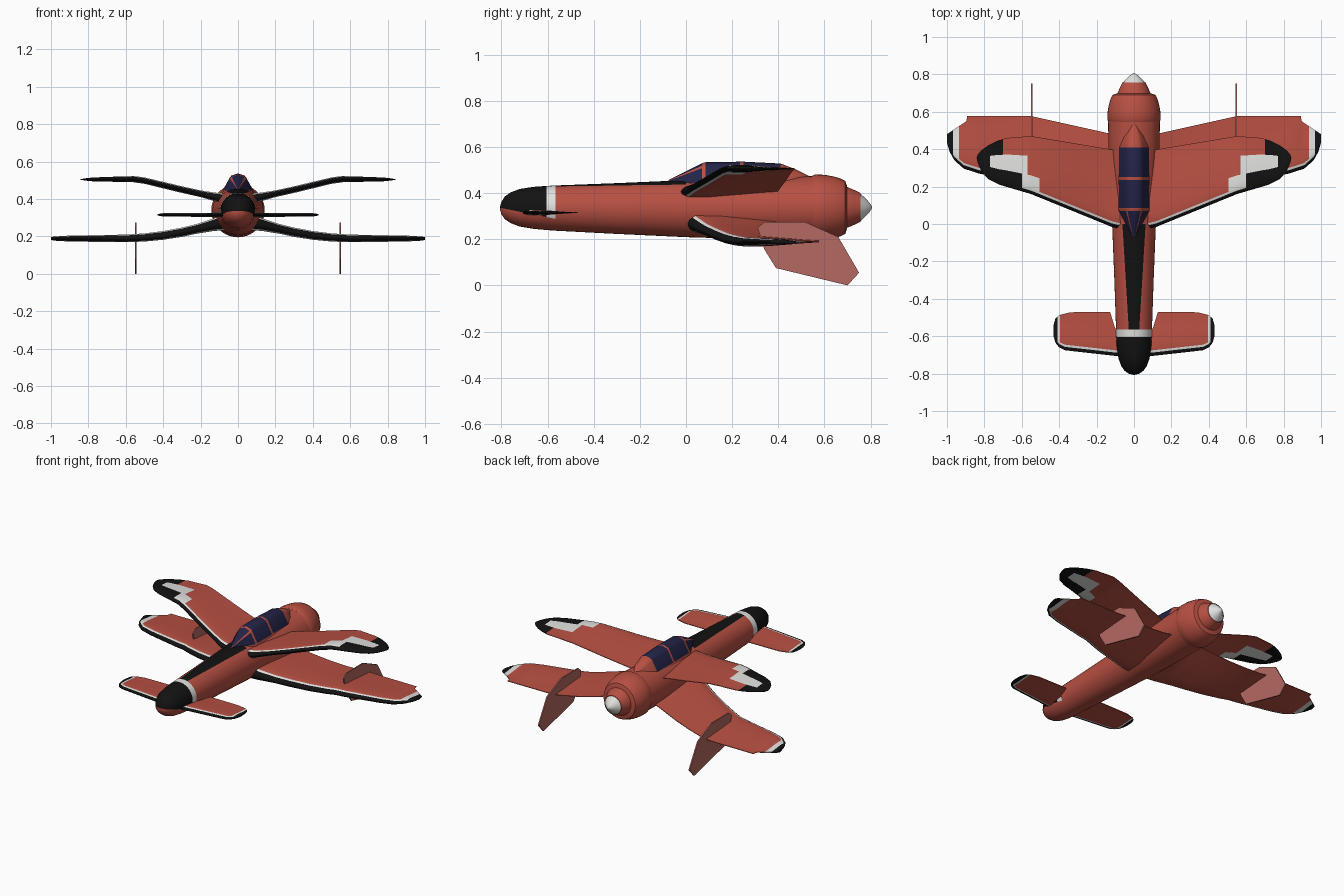
import bpy, bmesh, math
from mathutils import Vector

# ---------- materials ----------
PALETTE = [("red_paint", (0.48, 0.080, 0.055)), ("black_paint", (0.006, 0.006, 0.006)),
           ("white_paint", (0.75, 0.75, 0.73)), ("dark_glass", (0.017, 0.017, 0.065)),
           ("faded_red_paint", (0.46, 0.14, 0.12))]
MATS = []
for name, col in PALETTE:
    m = bpy.data.materials.new(name)
    m.diffuse_color = (*col, 1)
    MATS.append(m)
RED, BLACK, WHITE, GLASS, FADED = range(5)


# ---------- helpers ----------
def finish(name, bm, mirror=False):
    bmesh.ops.recalc_face_normals(bm, faces=bm.faces[:])
    me = bpy.data.meshes.new(name)
    bm.to_mesh(me)
    bm.free()
    for m in MATS:
        me.materials.append(m)
    ob = bpy.data.objects.new(name, me)
    bpy.context.collection.objects.link(ob)
    if mirror:
        mod = ob.modifiers.new("Mirror", 'MIRROR')
        mod.use_mirror_merge = False
    return ob


def loft(rings, rule):
    """Skin closed rings; rule(i, k) gives the material of each quad."""
    bm = bmesh.new()
    vs = [[bm.verts.new(p) for p in r] for r in rings]
    n = len(rings[0])
    for i in range(len(vs) - 1):
        for k in range(n):
            q = (k + 1) % n
            f = bm.faces.new((vs[i][k], vs[i][q], vs[i + 1][q], vs[i + 1][k]))
            f.material_index = rule(i, k)
    for i, r in ((0, vs[0]), (len(vs) - 2, vs[-1])):
        bm.faces.new(r).material_index = rule(i, 0)
    return bm


def oval(y, rx, top, bot, n=40):
    zc, rz = (top + bot) / 2, (top - bot) / 2
    return [(rx * math.cos(2 * math.pi * k / n), y, zc + rz * math.sin(2 * math.pi * k / n))
            for k in range(n)]


def at(x, pts):
    """Piecewise linear lookup."""
    if x <= pts[0][0]:
        return pts[0][1]
    for (a, u), (b, v) in zip(pts, pts[1:]):
        if x <= b:
            return u + (v - u) * (x - a) / (b - a)
    return pts[-1][1]


EDGE = [0, 0.005, 0.018, 0.03]            # painted bands behind the leading edge
FRAC = [0.12, 0.25, 0.62, 0.8, 1.0]       # rest of the chord


def wing(name, le, te, zs, thick, extra, rule):
    xs = sorted({p[0] for p in le + te + zs + thick} | set(extra))
    n = len(EDGE) + len(FRAC)
    rings = []
    for x in xs:
        l, t, z, th = at(x, le), at(x, te), at(x, zs), at(x, thick)
        c = t - l
        ds = [min(e, c * 0.15 * i) for i, e in enumerate(EDGE)]
        ds += [ds[-1] + f * (c - ds[-1]) for f in FRAC]
        hs = [max(th / 2 * min(1, math.sqrt(d / 0.03)) * min(1, (c - d) / (0.65 * c)), 0.002)
              for d in ds]
        up = [(x, l + d, z + h) for d, h in zip(ds, hs)]
        lo = [(x, l + d, z - h) for d, h in zip(ds, hs)]
        lo[0] = (x, l, z - hs[0])
        rings.append(up + lo[::-1])

    def mat(i, k):
        j = k if k < n else 2 * n - 2 - k
        return rule((xs[i] + xs[i + 1]) / 2, max(0, min(j, n - 2)))
    bm = loft(rings, mat)
    return finish(name, bm, mirror=True)


# ---------- fuselage with painted nose and anti-glare stripe ----------
sections = [(-0.806, 0.006, 0.340, 0.328), (-0.80, 0.028, 0.362, 0.308),
            (-0.785, 0.050, 0.385, 0.287), (-0.76, 0.068, 0.403, 0.270),
            (-0.72, 0.083, 0.418, 0.255), (-0.66, 0.092, 0.427, 0.245),
            (-0.605, 0.095, 0.431, 0.240), (-0.565, 0.096, 0.433, 0.237),
            (-0.3, 0.105, 0.443, 0.223), (0.0, 0.117, 0.456, 0.209),
            (0.2, 0.127, 0.463, 0.203), (0.4, 0.136, 0.470, 0.203),
            (0.57, 0.139, 0.474, 0.205)]
bm = loft([oval(*s) for s in sections], lambda i, k: RED)
cuts = [((0, -0.8, 0.335), (0, 0.2, 1)), ((0.062, 0, 0), (1, -0.0602, 0)),
        ((-0.062, 0, 0), (1, 0.0602, 0))]
for co, no in cuts:
    bmesh.ops.bisect_plane(bm, geom=bm.verts[:] + bm.edges[:] + bm.faces[:],
                           plane_co=co, plane_no=no)
for f in bm.faces:
    c = f.calc_center_median()
    if c.y < -0.565:
        if c.z > 0.335 - 0.2 * (c.y + 0.8):
            f.material_index = BLACK if c.y < -0.605 else WHITE
    elif c.y < 0 and c.z > 0.36 and abs(c.x) < 0.062 + 0.0602 * c.y:
        f.material_index = BLACK
finish("fuselage", bm)


# ---------- engine cowl, propeller hub and spinner ----------
def turned(name, profile, mat, zc=0.338):
    finish(name, loft([oval(y, r, zc + r, zc - r) for y, r in profile], lambda i, k: mat))


turned("engine_cowl", [(0.545, 0.136), (0.56, 0.143), (0.60, 0.141), (0.64, 0.134),
                       (0.67, 0.125), (0.69, 0.115), (0.697, 0.095)], RED)
turned("propeller_hub", [(0.68, 0.092), (0.70, 0.088), (0.73, 0.075), (0.757, 0.062)], RED)
turned("spinner", [(0.755, 0.060), (0.775, 0.042), (0.795, 0.021), (0.806, 0.004)], WHITE)

# ---------- canopy: glass panes between red frames ----------
half = [(1.0, 0.0), (0.95, 0.22), (0.52, 0.80), (0.42, 0.90), (0.0, 1.0)]
ring = half + [(-a, b) for a, b in half[-2::-1]]
frames = [(-0.075, 0.008, 0.440, 0.457), (0.07, 0.083, 0.42, 0.53), (0.085, 0.085, 0.42, 0.534),
          (0.235, 0.086, 0.42, 0.536), (0.25, 0.086, 0.42, 0.536), (0.41, 0.084, 0.42, 0.528),
          (0.47, 0.068, 0.42, 0.505), (0.53, 0.025, 0.42, 0.475)]


def pane(i, k):
    if i == 0:                               # windscreen with corner posts
        return GLASS if k in (1, 3, 4, 6) else RED
    return GLASS if i in (2, 4) and 1 <= k <= 6 else RED


finish("canopy", loft([[(a * w, y, zb + b * (zt - zb)) for a, b in ring]
                       for y, w, zb, zt in frames], pane))


# ---------- upper wings with checkered tips ----------
def upper_paint(x, j):
    if j < 2 or x > 0.77:
        return BLACK
    if 0.505 < x < 0.60 and j < 5:
        return WHITE
    if x > 0.60 and j < 5:
        return BLACK
    if x > 0.57 and j == 5:
        return WHITE
    if x > 0.70:
        return BLACK
    return WHITE if j == 2 else RED


wing("upper_wings",
     [(0.06, -0.03), (0.12, -0.015), (0.55, 0.16), (0.72, 0.21), (0.78, 0.24), (0.815, 0.28),
      (0.835, 0.325), (0.841, 0.35)],
     [(0.06, 0.39), (0.13, 0.40), (0.55, 0.47), (0.68, 0.46), (0.73, 0.445), (0.78, 0.42),
      (0.815, 0.395), (0.835, 0.372), (0.841, 0.355)],
     [(0.06, 0.398), (0.12, 0.41), (0.3, 0.450), (0.5, 0.498), (0.56, 0.506), (0.84, 0.504)],
     [(0.06, 0.06), (0.13, 0.045), (0.2, 0.036), (0.55, 0.034), (0.78, 0.020), (0.841, 0.006)],
     [0.505, 0.57, 0.60, 0.70, 0.77], upper_paint)


# ---------- lower wings ----------
def lower_paint(x, j):
    if j < 2 or x > 0.968:
        return BLACK
    return WHITE if j == 2 or x > 0.935 else RED


wing("lower_wings",
     [(0.06, 0.0), (0.12, 0.012), (0.3, 0.10), (0.55, 0.21), (0.83, 0.27), (0.91, 0.296),
      (0.96, 0.34), (0.985, 0.385), (1.0, 0.435)],
     [(0.06, 0.475), (0.145, 0.487), (0.55, 0.577), (0.892, 0.577), (0.896, 0.55), (1.0, 0.48)],
     [(0.06, 0.278), (0.12, 0.265), (0.2, 0.245), (0.3, 0.222), (0.4, 0.205), (0.5, 0.194),
      (0.6, 0.189), (1.0, 0.188)],
     [(0.06, 0.09), (0.13, 0.068), (0.22, 0.052), (0.55, 0.042), (0.9, 0.032), (1.0, 0.020)],
     [0.935, 0.968], lower_paint)


# ---------- foreplane ----------
def fore_paint(x, j):
    if j < 2 or x > 0.408:
        return BLACK
    return WHITE if j == 2 or x > 0.396 else RED


wing("foreplane",
     [(0.04, -0.712), (0.37, -0.675), (0.40, -0.66), (0.42, -0.635), (0.43, -0.60)],
     [(0.04, -0.56), (0.10, -0.56), (0.128, -0.47), (0.34, -0.472), (0.40, -0.487),
      (0.42, -0.505), (0.43, -0.54)],
     [(0.04, 0.315), (0.43, 0.315)], [(0.04, 0.024), (0.40, 0.018), (0.43, 0.008)],
     [0.396, 0.408], fore_paint)

# ---------- twin fins on the lower wings ----------
outline = [(0.31, 0.25), (0.34, 0.275), (0.515, 0.275), (0.66, 0.21), (0.75, 0.055),
           (0.70, 0.0), (0.39, 0.075), (0.34, 0.155)]
bm = loft([[(x, y, z) for y, z in outline] for x in (0.543, 0.551)], lambda i, k: FADED)
finish("fins", bm, mirror=True)

# ---------- shading ----------
for ob in bpy.data.objects:
    ob.select_set(True)
    bpy.context.view_layer.objects.active = ob
bpy.ops.object.shade_smooth_by_angle(angle=math.radians(38))
